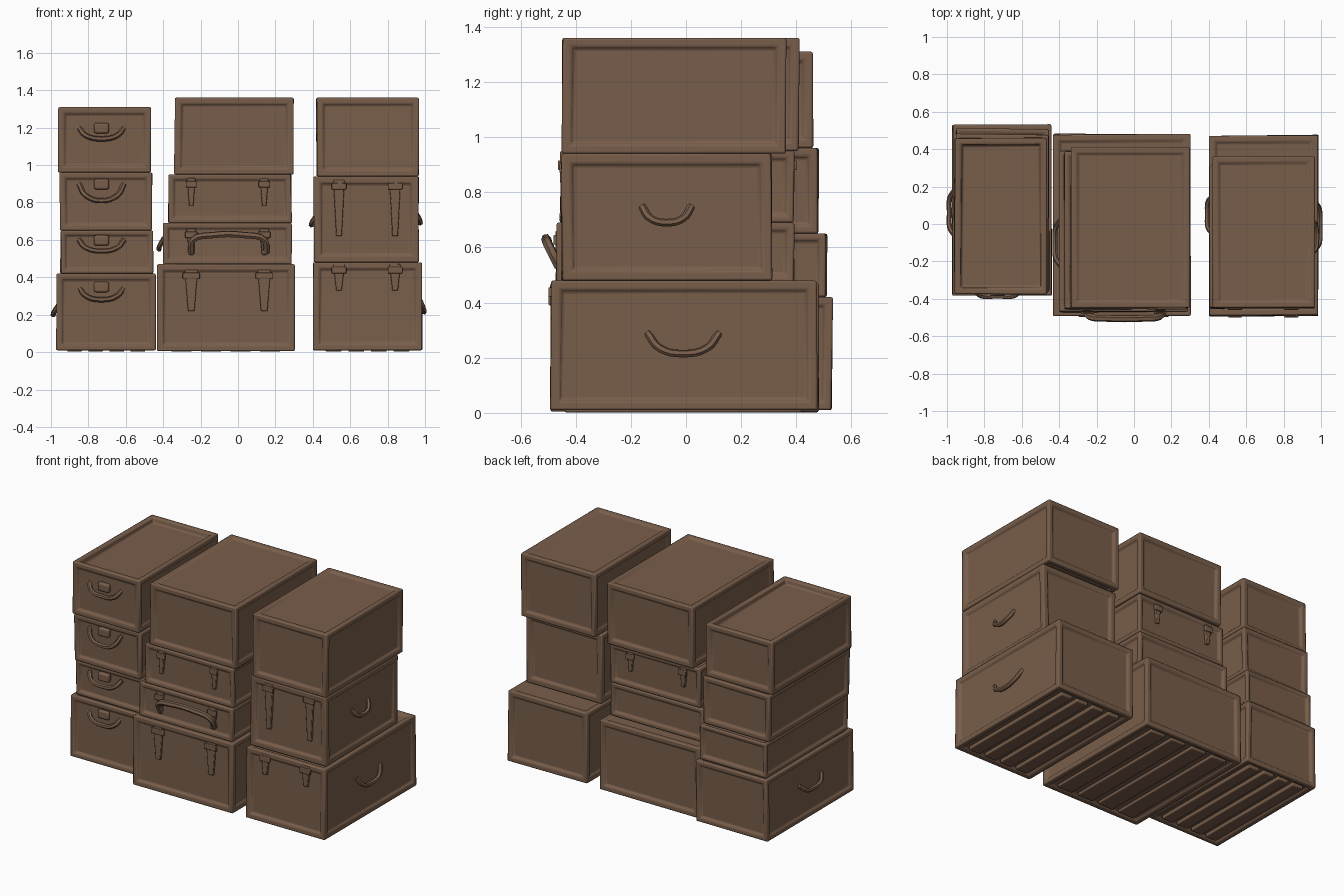
import bpy, bmesh, math, random
from mathutils import Vector

if "Cube" in bpy.data.objects:
    bpy.data.objects.remove(bpy.data.objects["Cube"])

random.seed(4)

brown = bpy.data.materials.new("worn brown leather")
brown.diffuse_color = (0.19, 0.112, 0.07, 1)
brown.use_nodes = True
brown.node_tree.nodes["Principled BSDF"].inputs["Base Color"].default_value = brown.diffuse_color


def finish(name, bm, bevel=0.0):
    bmesh.ops.recalc_face_normals(bm, faces=bm.faces[:])
    me = bpy.data.meshes.new(name)
    bm.to_mesh(me)
    bm.free()
    me.materials.append(brown)
    ob = bpy.data.objects.new(name, me)
    bpy.context.collection.objects.link(ob)
    bpy.context.view_layer.objects.active = ob
    for o in bpy.context.selected_objects:
        o.select_set(False)
    ob.select_set(True)
    if bevel:
        m = ob.modifiers.new("soft edges", 'BEVEL')
        m.width = bevel
        m.segments = 2
        m.limit_method = 'ANGLE'
        m.angle_limit = math.radians(25)
    bpy.ops.object.shade_smooth_by_angle(angle=math.radians(40))
    return ob


def box(bm, x0, x1, y0, y1, z0, z1, wobble=0.0):
    vs = bmesh.ops.create_cube(bm, size=1)["verts"]
    for v in vs:
        v.co = Vector((x0 if v.co.x < 0 else x1,
                       y0 if v.co.y < 0 else y1,
                       z0 if v.co.z < 0 else z1))
        v.co += Vector([random.uniform(-wobble, wobble) for _ in "xy"] + [0])
    return vs


def case(name, x0, x1, y0, y1, z0, z1, rim=0.04, top_depth=0.012):
    """Suitcase with a raised rim round each sunken panel."""
    bm = bmesh.new()
    box(bm, x0, x1, y0, y1, z0, z1, 0.004)
    bm.normal_update()
    outer = bm.faces[:]
    top = max(outer, key=lambda f: f.calc_center_median().z)
    rest = [f for f in outer if f is not top]
    # separate slope and panel rings give a rounded frame
    for faces, depth in ((rest, 0.014), ([top], top_depth)):
        bmesh.ops.inset_individual(bm, faces=faces, thickness=rim, depth=0)
        bmesh.ops.inset_individual(bm, faces=faces, thickness=0.012, depth=-depth)
    return finish(name, bm, 0.012)


def handle(name, pts, radius=0.014, flat=1.0):
    """Bent carry handle swept along a few points."""
    cu = bpy.data.curves.new(name, 'CURVE')
    cu.dimensions = '3D'
    cu.bevel_depth = radius
    cu.bevel_resolution = 1
    cu.resolution_u = 4
    cu.use_fill_caps = True
    sp = cu.splines.new('BEZIER')
    sp.bezier_points.add(len(pts) - 1)
    for p, co in zip(sp.bezier_points, pts):
        p.co = co
        p.handle_left_type = p.handle_right_type = 'AUTO'
    cu.materials.append(brown)
    ob = bpy.data.objects.new(name, cu)
    bpy.context.collection.objects.link(ob)
    for o in bpy.context.selected_objects:
        o.select_set(False)
    bpy.context.view_layer.objects.active = ob
    ob.select_set(True)
    bpy.ops.object.convert(target='MESH')
    bpy.ops.object.shade_smooth_by_angle(angle=math.radians(50))


def front_handle(name, cx, y, z, half, drop, out=0.02):
    handle(name, [(cx - half, y + 0.012, z), (cx - half * 0.7, y - out, z - drop * 0.7),
                  (cx, y - out, z - drop), (cx + half * 0.7, y - out, z - drop * 0.7),
                  (cx + half, y + 0.012, z)])


def side_handle(name, x, cy, z, half, drop, s=1):
    handle(name, [(x - s * 0.015, cy - half, z), (x + s * 0.01, cy - half * 0.65, z - drop * 0.75),
                  (x + s * 0.012, cy, z - drop), (x + s * 0.01, cy + half * 0.65, z - drop * 0.75),
                  (x - s * 0.015, cy + half, z)])


def strap(name, cx, y, z0, z1, w=0.045, s=-1):
    """Strap hanging over the rim, with a buckle block and pointed tip."""
    bm = bmesh.new()
    ya, yb = sorted((y - s * 0.015, y + s * 0.008))
    vs = box(bm, cx - w / 2, cx + w / 2, ya, yb, z0, z1)
    for v in vs:
        if v.co.z < (z0 + z1) / 2:
            v.co.x = cx + (v.co.x - cx) * 0.5
    ya, yb = sorted((y, y + s * 0.016))
    box(bm, cx - w * 0.65, cx + w * 0.65, ya, yb, z1 - 0.05, z1 - 0.015)
    finish(name, bm, 0.004)


def slats(name, x0, x1, y0, y1, n=4):
    """Long runners under the bottom trunk."""
    bm = bmesh.new()
    step = (x1 - x0) / n
    for i in range(n):
        box(bm, x0 + (i + 0.15) * step, x0 + (i + 0.85) * step, y0, y1, 0.002, 0.03)
    finish(name, bm, 0.006)


# left stack: four cases
case("left_case_1", -0.97, -0.44, -0.38, 0.53, 0.01, 0.42)
case("left_case_2", -0.95, -0.455, -0.36, 0.51, 0.42, 0.65, 0.03)
case("left_case_3", -0.955, -0.46, -0.37, 0.48, 0.65, 0.96)
case("left_case_4", -0.96, -0.465, -0.375, 0.46, 0.96, 1.31, 0.045, 0.035)
for i, (z, drop) in enumerate(((0.35, 0.07), (0.60, 0.06), (0.90, 0.09), (1.20, 0.06))):
    front_handle(f"left_front_handle_{i + 1}", -0.73, -0.365, z, 0.12, drop)
    bm = bmesh.new()
    box(bm, -0.77, -0.69, -0.385, -0.35, z - 0.03, z + 0.025)
    finish(f"left_clasp_{i + 1}", bm, 0.01)
side_handle("left_side_handle", -0.975, 0.06, 0.25, 0.12, 0.05, -1)

# middle stack: trunk, two flat cases, top case
case("middle_trunk", -0.43, 0.30, -0.49, 0.48, 0.005, 0.47, 0.045)
case("middle_case_2", -0.40, 0.285, -0.47, 0.39, 0.47, 0.69, 0.035)
case("middle_case_3", -0.375, 0.285, -0.455, 0.39, 0.69, 0.95, 0.035)
case("middle_case_4", -0.34, 0.295, -0.445, 0.41, 0.95, 1.36, 0.045)
handle("middle_front_handle", [(-0.25, -0.46, 0.53), (-0.24, -0.495, 0.60), (-0.14, -0.505, 0.625),
                               (0.04, -0.505, 0.625), (0.14, -0.495, 0.60), (0.15, -0.46, 0.53)], 0.018)
for x in (-0.25, 0.14):
    strap("middle_strap", x, -0.448, 0.78, 0.93)
    strap("middle_handle_mount", x, -0.465, 0.52, 0.66, 0.05)
    strap("middle_trunk_strap", x, -0.482, 0.22, 0.44, 0.07)
    strap("middle_back_strap", x, 0.385, 0.80, 0.93, 0.045, 1)
side_handle("middle_side_handle", -0.41, -0.1, 0.61, 0.12, 0.06, -1)

# right stack: trunk, tall case, top case
case("right_trunk", 0.40, 0.985, -0.49, 0.475, 0.01, 0.48, 0.045)
case("right_case_2", 0.405, 0.965, -0.45, 0.31, 0.48, 0.94, 0.05)
case("right_case_3", 0.42, 0.97, -0.45, 0.36, 0.94, 1.36, 0.045)
for x in (0.54, 0.84):
    strap("right_case_strap", x, -0.443, 0.62, 0.92, 0.06)
    strap("right_trunk_strap", x, -0.483, 0.33, 0.47, 0.06)
side_handle("right_trunk_handle", 0.982, -0.01, 0.29, 0.13, 0.075)
side_handle("right_case_handle", 0.962, -0.07, 0.75, 0.09, 0.06)
side_handle("right_inner_handle", 0.405, 0.05, 0.73, 0.1, 0.05, -1)

# runners underneath
slats("left_slats", -0.93, -0.48, -0.33, 0.48)
slats("middle_slats", -0.38, 0.25, -0.44, 0.43)
slats("right_slats", 0.45, 0.935, -0.44, 0.42)
